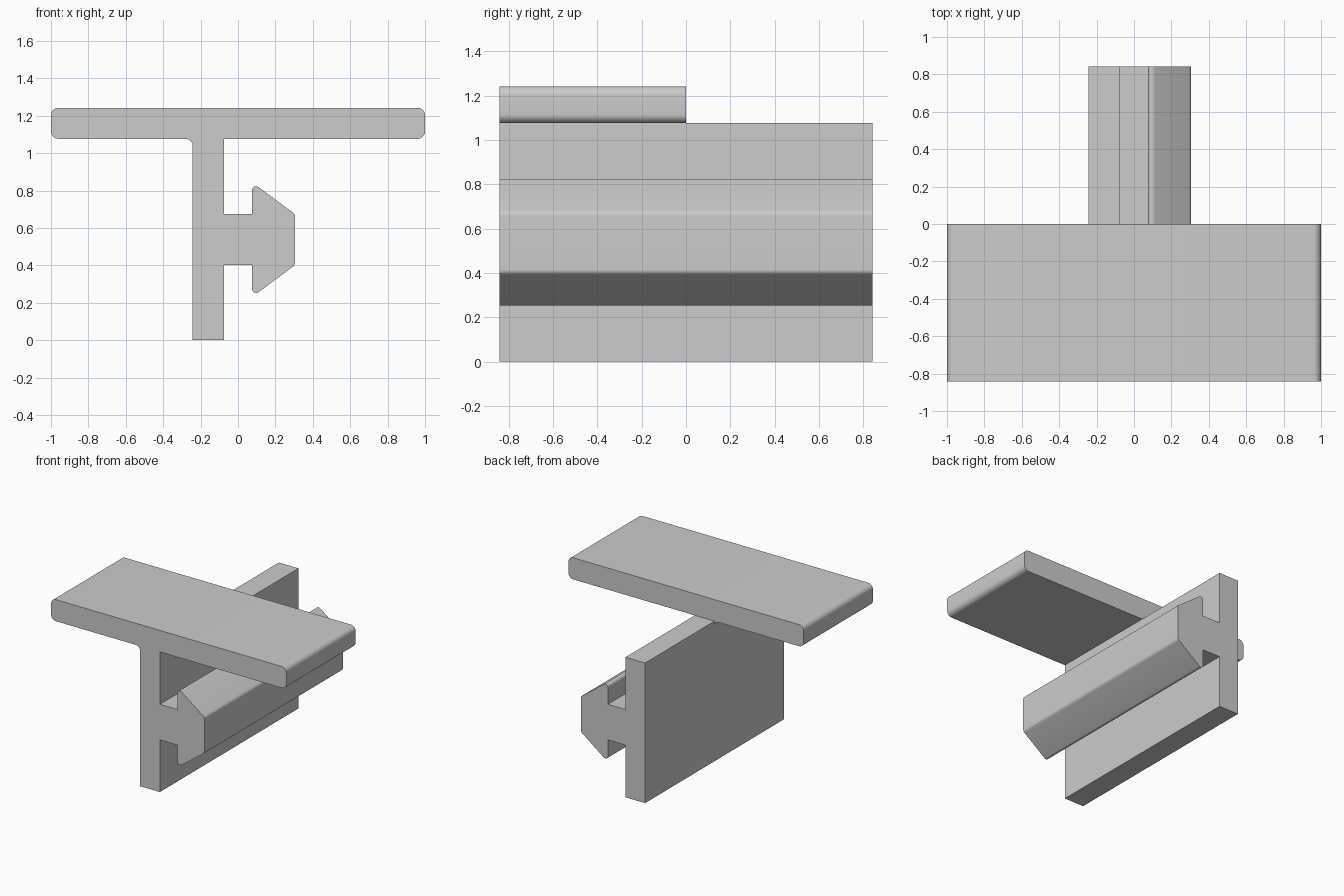
import bpy
import bmesh
from math import pi, radians, tan
from mathutils import Matrix, Vector

old = bpy.data.objects.get("Cube")
if old:
    bpy.data.objects.remove(old, do_unlink=True)

grey = bpy.data.materials.new("light grey")
grey.use_nodes = True
COLOUR = (0.604, 0.604, 0.604, 1)
grey.diffuse_color = COLOUR
grey.node_tree.nodes["Principled BSDF"].inputs["Base Color"].default_value = COLOUR


def rounded(corners, steps=8):
    """Outline from (x, z, radius) corners, each rounded by a tangent arc."""
    points = []
    for i, (x, z, r) in enumerate(corners):
        p = Vector((x, z))
        if r == 0:
            points.append(p)
            continue
        a = (Vector(corners[i - 1][:2]) - p).normalized()
        b = (Vector(corners[(i + 1) % len(corners)][:2]) - p).normalized()
        half = a.angle(b) / 2
        reach = r / tan(half)
        centre = p + (a + b).normalized() * (reach**2 + r**2) ** 0.5
        spoke = p + a * reach - centre
        # turn the spoke from the first tangent point to the second
        turn = pi - 2 * half
        if a.x * b.y - a.y * b.x > 0:
            turn = -turn
        for k in range(steps + 1):
            points.append(centre + Matrix.Rotation(turn * k / steps, 2) @ spoke)
    return points


def extrude(name, outline, y0, y1):
    bm = bmesh.new()
    face = bm.faces.new([bm.verts.new((p.x, y0, p.y)) for p in outline])
    result = bmesh.ops.extrude_face_region(bm, geom=[face], use_keep_orig=True)
    verts = [v for v in result["geom"] if isinstance(v, bmesh.types.BMVert)]
    bmesh.ops.translate(bm, verts=verts, vec=(0, y1 - y0, 0))
    bmesh.ops.recalc_face_normals(bm, faces=bm.faces)
    mesh = bpy.data.meshes.new(name)
    bm.to_mesh(mesh)
    bm.free()
    mesh.materials.append(grey)
    obj = bpy.data.objects.new(name, mesh)
    bpy.context.collection.objects.link(obj)
    bpy.ops.object.select_all(action="DESELECT")
    obj.select_set(True)
    bpy.context.view_layer.objects.active = obj
    bpy.ops.object.shade_smooth_by_angle(angle=radians(30))


DEPTH = 0.842
TOP, UNDER = 1.243, 1.077
LEFT, RIGHT = -0.242, -0.075
MID = 0.538

# Upright wall with the arrow-shaped rail on its side, one constant section
upper_rail = [
    (0.305, 0.674, 0.03),
    (0.075, 0.845, 0.022),
    (0.075, 0.675, 0),
    (RIGHT, 0.675, 0),
]
lower_rail = [(x, 2 * MID - z, r) for x, z, r in reversed(upper_rail)]
wall = [(RIGHT, UNDER, 0), (LEFT, UNDER, 0), (LEFT, 0, 0), (RIGHT, 0, 0)]
extrude("wall_with_rail", rounded(wall + lower_rail + upper_rail), -DEPTH, DEPTH)

# Top plate over the front half, with a small fillet down to the wall
R = 0.04
plate = [
    (-1, TOP, R),
    (-1, UNDER, R),
    (LEFT, UNDER, R),
    (LEFT, UNDER - R - 0.001, 0),
    (LEFT + 0.01, UNDER - R, 0),
    (LEFT + 0.01, UNDER, 0),
    (1, UNDER, R),
    (1, TOP, R),
]
extrude("top_plate", rounded(plate), -DEPTH, 0)
